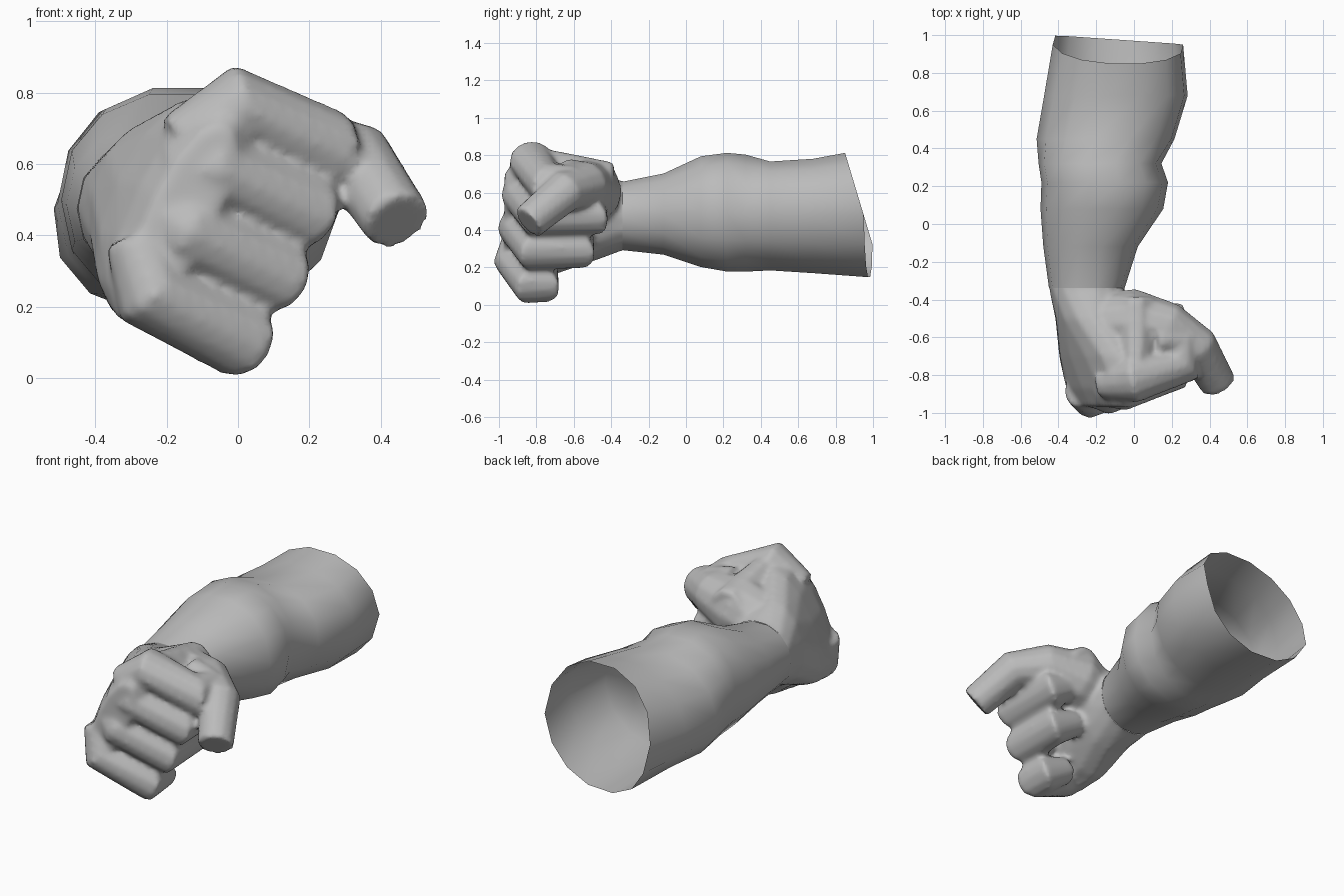
import bpy, bmesh, math
from mathutils import Vector

if "Cube" in bpy.data.objects:
    bpy.data.objects.remove(bpy.data.objects["Cube"])

skin = bpy.data.materials.new("grey skin")
skin.use_nodes = True
grey = (0.5, 0.5, 0.5, 1)
skin.diffuse_color = grey
skin.node_tree.nodes["Principled BSDF"].inputs["Base Color"].default_value = grey

WRIST = -0.34


def skin_rings(bm, rings, capped=True):
    """Skin a list of equal-length point rings into the mesh."""
    loops = [[bm.verts.new(p) for p in ring] for ring in rings]
    n = len(loops[0])
    faces = []
    for a, b in zip(loops, loops[1:]):
        for i in range(n):
            j = (i + 1) % n
            faces.append(bm.faces.new((a[i], a[j], b[j], b[i])))
    if capped:
        faces.append(bm.faces.new(loops[0][::-1]))
        faces.append(bm.faces.new(loops[-1]))
    bmesh.ops.recalc_face_normals(bm, faces=faces)


def make_object(name, bm):
    mesh = bpy.data.meshes.new(name)
    bm.to_mesh(mesh)
    bm.free()
    mesh.materials.append(skin)
    obj = bpy.data.objects.new(name, mesh)
    bpy.context.collection.objects.link(obj)
    bpy.ops.object.select_all(action='DESELECT')
    obj.select_set(True)
    bpy.context.view_layer.objects.active = obj
    return obj


def oval(center, a, b, sides, power=1.0):
    """Ring spanned by two half-axis vectors; power below 1 is boxier."""
    ring = []
    for i in range(sides):
        t = math.tau * i / sides
        c, s = math.cos(t), math.sin(t)
        ring.append(center + a * math.copysign(abs(c) ** power, c)
                    + b * math.copysign(abs(s) ** power, s))
    return ring


def section(y, cx, cz, rx, rz, tilt):
    c, s = math.cos(math.radians(tilt)), math.sin(math.radians(tilt))
    return oval(Vector((cx, y, cz)), Vector((c, 0, -s)) * rx,
                Vector((s, 0, c)) * rz, 14, 0.93)


def sweep(bm, path, radii, up, bulge=1.12, sides=12):
    """Tube along a path, a little wider where it bends."""
    rings = []
    for i, p in enumerate(path):
        before = (p - path[i - 1]).normalized() if i else Vector()
        after = (path[i + 1] - p).normalized() if i + 1 < len(path) else Vector()
        tangent = (before + after).normalized()
        side = up.cross(tangent).normalized()
        top = tangent.cross(side)
        wide = bulge if 0 < i < len(path) - 1 else 1
        rings.append(oval(p, side * radii[i] * wide, top * radii[i], sides))
    skin_rings(bm, rings)


# Forearm: y, centre x, centre z, half width, half height, tilt
wrist_size = (-0.25, 0.475, 0.2, 0.187, 0)
arm = [section(*row) for row in (
    (0.92, -0.085, 0.48, 0.345, 0.34, 0),
    (0.68, -0.095, 0.475, 0.38, 0.313, 0),
    (0.45, -0.15, 0.475, 0.365, 0.298, 0),
    (0.32, -0.18, 0.49, 0.325, 0.32, 0),
    (0.22, -0.155, 0.495, 0.335, 0.325, 0),
    (0.08, -0.17, 0.498, 0.325, 0.303, 0),
    (-0.12, -0.23, 0.485, 0.25, 0.222, 0))]
arm.append(section(WRIST, *wrist_size))
# The elbow end leans over and has a slanted open rim
for ring in arm[:3]:
    for p in ring:
        p.x += 0.12 * (p.z - 0.48)
for p in arm[0]:
    p.y = min(0.97 - 0.07 * p.x, 0.95 - 0.3 * (p.z - 0.48))
bm = bmesh.new()
skin_rings(bm, arm, capped=False)
make_object("forearm", bm)
bpy.ops.object.shade_smooth_by_angle(angle=math.radians(50))

# Palm and back of the hand
fist = bmesh.new()
palm = [section(WRIST + 0.08, *wrist_size), section(WRIST, *wrist_size)]
palm += [section(*row) for row in (
    (-0.5, -0.22, 0.48, 0.195, 0.25, 12),
    (-0.7, -0.18, 0.48, 0.175, 0.34, 25),
    (-0.87, -0.15, 0.48, 0.14, 0.37, 26),
    (-0.97, -0.15, 0.47, 0.09, 0.26, 26))]
skin_rings(fist, palm)

# Curled fingers: bend x, bend z, bend y, back y, radius
along = Vector((0.9, 0, -0.44))
across = Vector((0.44, 0, 0.9))
palm_middle = Vector((-0.19, -0.86, 0.48))
for x, z, front, back, r in (
        (0.24, 0.65, -0.75, -0.61, 0.11),
        (0.18, 0.475, -0.79, -0.5, 0.113),
        (0.1, 0.295, -0.81, -0.57, 0.112),
        (0.0, 0.115, -0.83, -0.76, 0.112)):
    bend = Vector((x, front, z))
    fold = Vector((x, back, z))
    start = bend - along * 0.27 - Vector((0, 0.075, 0))
    knuckle = (start - along * 0.15).lerp(palm_middle, 0.5)
    sweep(fist, [knuckle, start, bend, fold, fold - along * 0.15],
          [r * 0.8, r, r, r * 0.93, r * 0.7], across)

# Thumb wrapping outward and down in front of the fingers
thumb_path = [Vector(p) for p in (
    (-0.16, -0.53, 0.56), (0.0, -0.52, 0.61), (0.19, -0.545, 0.64),
    (0.335, -0.65, 0.605), (0.445, -0.845, 0.44))]
sweep(fist, thumb_path, [0.16, 0.175, 0.125, 0.112, 0.098],
      Vector((0, 0.5, 1)), bulge=1.03)

# Web of skin between the thumb and the index knuckle
web = [((0.01, -0.385, 0.65), 0.1, 0.115), ((0.01, -0.63, 0.69), 0.1, 0.125),
       ((0.0, -0.88, 0.77), 0.06, 0.09)]
skin_rings(fist, [oval(Vector(c), Vector((w, 0, 0)), Vector((0, 0, h)), 10)
                  for c, w, h in web])

# Fuse the fist into one soft skin
hand = make_object("fist", fist)
remesh = hand.modifiers.new("fuse", 'REMESH')
remesh.mode = 'VOXEL'
remesh.voxel_size = 0.016
soften = hand.modifiers.new("soften", 'SMOOTH')
soften.factor = 0.5
soften.iterations = 5
for modifier in ("fuse", "soften"):
    bpy.ops.object.modifier_apply(modifier=modifier)

# Open the fist where it meets the forearm
bm = bmesh.new()
bm.from_mesh(hand.data)
bmesh.ops.bisect_plane(bm, geom=bm.verts[:] + bm.edges[:] + bm.faces[:],
                       plane_co=(0, WRIST, 0), plane_no=(0, 1, 0), clear_outer=True)
bm.to_mesh(hand.data)
bm.free()
bpy.ops.object.shade_smooth_by_angle(angle=math.radians(60))
